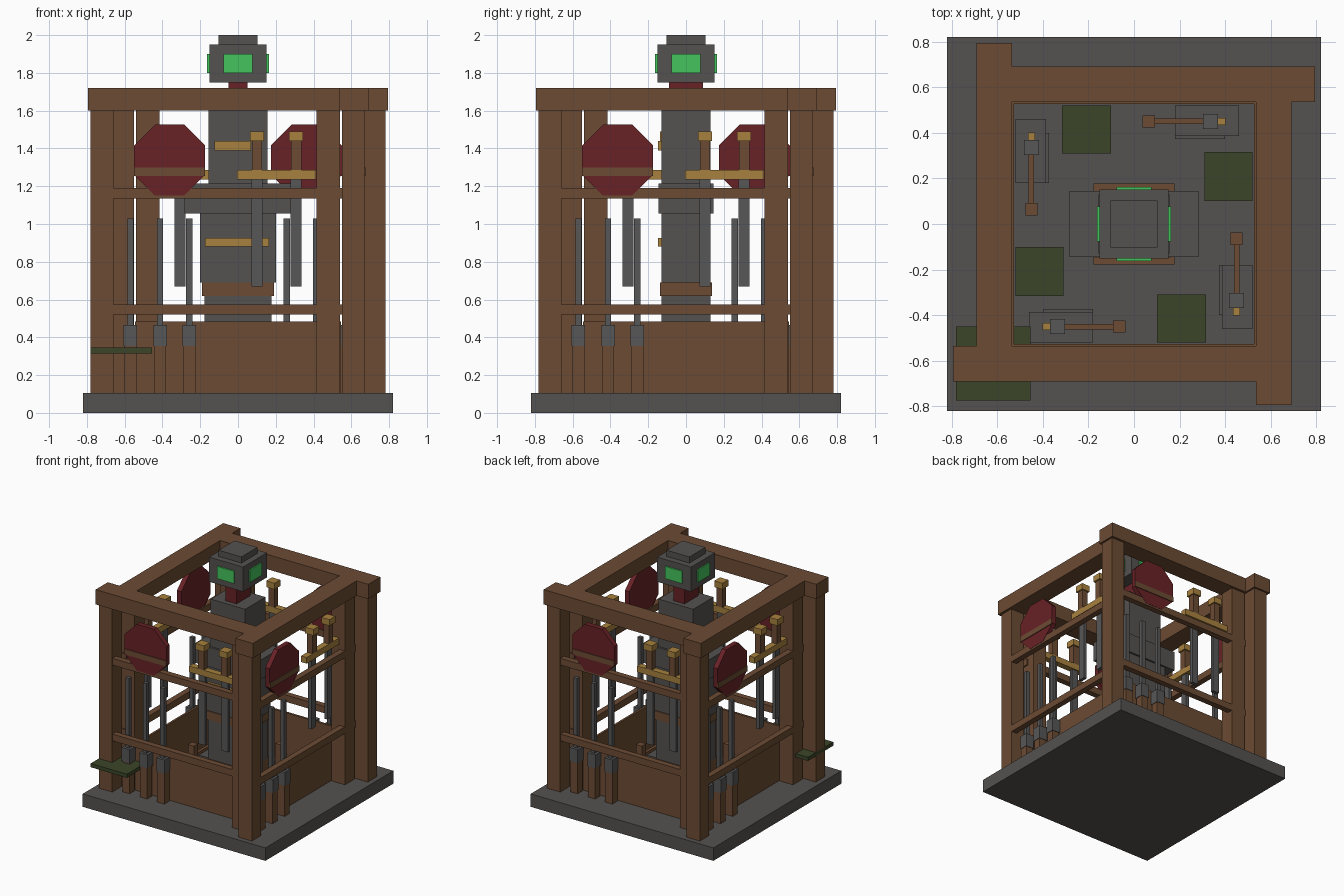
import bpy, math
from mathutils import Matrix

if "Cube" in bpy.data.objects:
    bpy.data.objects.remove(bpy.data.objects["Cube"])


def material(name, rgb):
    m = bpy.data.materials.new(name)
    m.use_nodes = True
    m.diffuse_color = (*rgb, 1)
    node = next(n for n in m.node_tree.nodes if n.type == 'BSDF_PRINCIPLED')
    node.inputs["Base Color"].default_value = (*rgb, 1)
    return m


wood = material("brown wood", (0.15, 0.07, 0.033))
stone = material("grey stone", (0.09, 0.085, 0.082))
steel = material("grey steel", (0.095, 0.095, 0.098))
red = material("dark red", (0.14, 0.016, 0.02))
gold = material("gold", (0.39, 0.22, 0.05))
green = material("bright green", (0.06, 0.56, 0.11))
cloth = material("dark green", (0.045, 0.06, 0.022))


def finish(name, mat, turn):
    ob = bpy.context.object
    ob.name = name
    ob.data.materials.append(mat)
    ob.data.transform(ob.matrix_basis)
    ob.matrix_basis = Matrix.Rotation(turn * math.pi / 2, 4, 'Z')
    return ob


def box(name, mat, x, y, z, turn=0):
    """Box given by its (low, high) range on each axis."""
    bpy.ops.mesh.primitive_cube_add(size=1)
    ob = bpy.context.object
    ranges = (x, y, z)
    centre = [(a + b) / 2 for a, b in ranges]
    size = [b - a for a, b in ranges]
    ob.matrix_basis = Matrix.Translation(centre) @ Matrix.Diagonal((*size, 1))
    return finish(name, mat, turn)


def around(c, half):
    return (c - half, c + half)


def shield(turn):
    bpy.ops.mesh.primitive_cylinder_add(vertices=8, radius=0.188 / math.cos(math.pi / 8), depth=0.04)
    bpy.context.object.matrix_basis = (
        Matrix.Translation((-0.362, -0.65, 1.338))
        @ Matrix.Rotation(math.pi / 2, 4, 'X') @ Matrix.Rotation(math.pi / 8, 4, 'Z'))
    finish("shield", red, turn)
    box("shield_band", wood, (-0.55, -0.174), (-0.676, -0.67), (1.255, 1.30), turn)


def tool(x, turn):
    box("tool_handle", wood, around(x, 0.032), around(-0.59, 0.032), (0.1, 0.355), turn)
    box("tool_socket", steel, around(x, 0.036), around(-0.59, 0.036), (0.355, 0.465), turn)
    box("tool_rod", steel, around(x, 0.016), around(-0.59, 0.016), (0.465, 1.03), turn)


def sword(x, turn):
    y = -0.595
    box("sword_blade", steel, around(x, 0.029), around(y, 0.014), (0.67, 1.235), turn)
    box("sword_guard", gold, around(x, 0.104), around(y, 0.025), (1.235, 1.285), turn)
    box("sword_grip", wood, around(x, 0.027), around(y, 0.025), (1.285, 1.44), turn)
    box("sword_pommel", gold, around(x, 0.037), around(y, 0.037), (1.44, 1.49), turn)


def workbench(turn):
    y = -0.45
    box("anvil_foot", stone, (-0.46, -0.18), (-0.52, -0.385), (0.1, 0.13), turn)
    box("anvil_top", stone, (-0.40, -0.18), (-0.515, -0.372), (0.1, 0.12), turn)
    box("hammer_head", steel, around(-0.335, 0.033), around(y, 0.033), (0.13, 0.21), turn)
    box("hammer_tip", gold, (-0.402, -0.368), around(y, 0.016), (0.15, 0.19), turn)
    box("hammer_handle", wood, (-0.302, -0.06), around(y, 0.012), (0.16, 0.185), turn)
    box("handle_knob", wood, around(-0.065, 0.027), around(y, 0.027), (0.1, 0.27), turn)


box("base", stone, (-0.82, 0.82), (-0.82, 0.82), (0, 0.105))

# Four identical sides, turned about the centre
for t in range(4):
    box("top_beam", wood, (-0.795, 0.54), (-0.69, -0.535), (1.6, 1.72), t)
    for lo, hi in ((-0.78, -0.66), (0.415, 0.54)):
        box("post", wood, (lo, hi), (-0.67, -0.55), (0.1, 1.6), t)
    box("wall_panel", wood, (-0.54, 0.54), (-0.545, -0.527), (0.1, 0.485), t)
    for lo, hi in ((0.52, 0.575), (1.135, 1.19)):
        box("rail", wood, (-0.66, 0.55), (-0.668, -0.62), (lo, hi), t)
    shield(t)
    for x in (-0.57, -0.412, -0.258):
        tool(x, t)
    for x in (0.10, 0.308):
        sword(x, t)
    workbench(t)
    box("floor_mat", cloth, (0.1, 0.315), (-0.52, -0.31), (0.1, 0.115), t)
    # Glowing window of the head
    box("head_window", green, around(0, 0.076), (-0.163, -0.15), (1.80, 1.90), t)

box("corner_shelf", cloth, (-0.78, -0.455), (-0.775, -0.45), (0.315, 0.345))

# Central figure
box("pedestal", wood, around(0, 0.178), around(0, 0.178), (0.1, 0.3))
box("legs", stone, around(0, 0.178), around(0, 0.13), (0.3, 0.62))
box("belt", wood, around(0, 0.19), around(0, 0.137), (0.62, 0.69))
box("torso", stone, around(0, 0.202), around(0, 0.13), (0.69, 1.1))
box("shoulders", stone, around(0, 0.282), around(0, 0.145), (1.055, 1.215))
box("chest", stone, around(0, 0.155), around(0, 0.13), (1.215, 1.6))
box("lower_trim", gold, (-0.175, 0.165), (-0.148, -0.13), (0.88, 0.925))
box("upper_trim", gold, (-0.125, 0.07), (-0.148, -0.13), (1.39, 1.44))
box("neck", red, around(0, 0.05), around(0, 0.09), (1.6, 1.75))
box("head", stone, around(0, 0.152), around(0, 0.152), (1.75, 1.95))
box("head_cap", stone, around(0, 0.102), around(0, 0.102), (1.95, 2.0))
